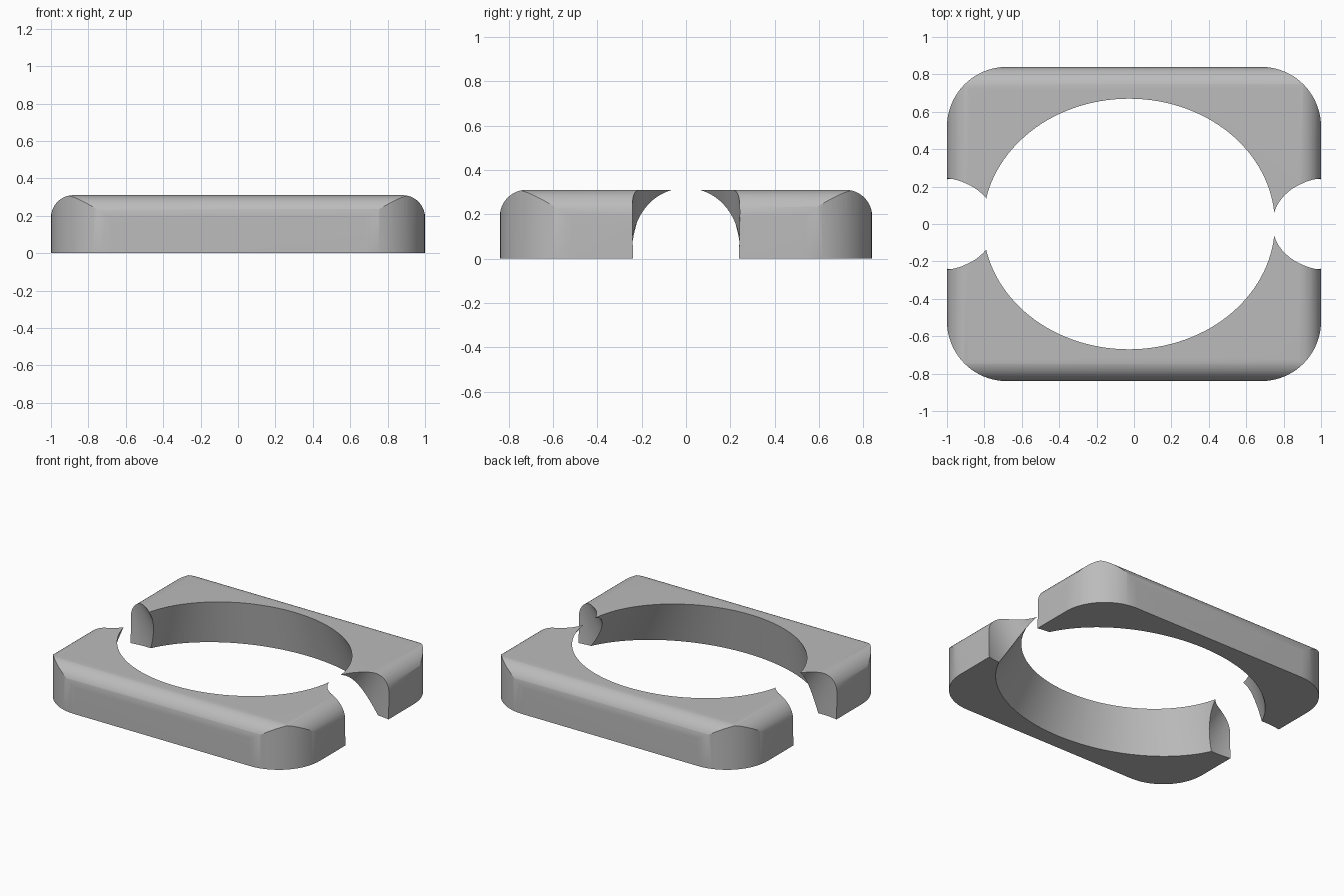
import bpy, bmesh, math
from mathutils import Vector

cube = bpy.data.objects.get("Cube")
if cube:
    bpy.data.objects.remove(cube, do_unlink=True)

HALF_X, HALF_Y, HEIGHT = 1.0, 0.84, 0.31
CORNER, EDGE = 0.32, 0.12


def arc(cx, cy, r, start, steps=20):
    """Quarter circle, counter-clockwise from the start angle in degrees."""
    return [(cx + r * math.cos(math.radians(start + 90 * i / steps)),
             cy + r * math.sin(math.radians(start + 90 * i / steps)))
            for i in range(steps + 1)]


def loft(name, lower, upper):
    """Closed solid between two matching rings."""
    bm = bmesh.new()
    a = [bm.verts.new(p) for p in lower]
    b = [bm.verts.new(p) for p in upper]
    bm.faces.new(a)
    bm.faces.new(b)
    for i in range(len(a)):
        j = (i + 1) % len(a)
        bm.faces.new((a[i], a[j], b[j], b[i]))
    bmesh.ops.recalc_face_normals(bm, faces=bm.faces)
    mesh = bpy.data.meshes.new(name)
    bm.to_mesh(mesh)
    bm.free()
    obj = bpy.data.objects.new(name, mesh)
    bpy.context.collection.objects.link(obj)
    return obj


def ellipse(cx, rx, ry, z, steps=128):
    return [Vector((cx + rx * math.cos(math.tau * i / steps),
                    ry * math.sin(math.tau * i / steps), z)) for i in range(steps)]


def flared_cutter(name, low, high):
    """Elliptical cutter; low and high give centre x and radii at base and top."""
    def ring(z):
        t = z / HEIGHT
        return ellipse(*[p + (q - p) * t for p, q in zip(low, high)], z)
    return loft(name, ring(-0.1), ring(HEIGHT + 0.1))


def dome_profile(half):
    """Upright cross-section with rounded top edges."""
    return ([(-half, -0.1), (half, -0.1)]
            + arc(half - EDGE, HEIGHT - EDGE, EDGE, 0)
            + arc(EDGE - half, HEIGHT - EDGE, EDGE, 90))


def combine(target, tool, operation):
    mod = target.modifiers.new(tool.name, 'BOOLEAN')
    mod.operation = operation
    mod.solver = 'EXACT'
    mod.object = tool
    bpy.context.view_layer.objects.active = target
    bpy.ops.object.modifier_apply(modifier=mod.name)
    bpy.data.objects.remove(tool, do_unlink=True)


# Plate with rounded plan corners
ix, iy = HALF_X - CORNER, HALF_Y - CORNER
plan = [p for k, (sx, sy) in enumerate([(1, 1), (-1, 1), (-1, -1), (1, -1)])
        for p in arc(sx * ix, sy * iy, CORNER, 90 * k)]
frame = loft("split_frame", [(x, y, 0) for x, y in plan],
             [(x, y, HEIGHT + 0.05) for x, y in plan])

# Rounded top edges along both directions
for name, half, place in (("side_rounding", HALF_X, lambda u, z, s: (u, s, z)),
                          ("end_rounding", HALF_Y, lambda u, z, s: (s, u, z))):
    section = dome_profile(half)
    combine(frame, loft(name, [place(u, z, -2) for u, z in section],
                        [place(u, z, 2) for u, z in section]), 'INTERSECT')

# Flared central opening and the notch at each end
combine(frame, flared_cutter("opening", (0.03, 0.938, 0.725), (-0.027, 0.78, 0.67)),
        'DIFFERENCE')
for side in (1, -1):
    combine(frame, flared_cutter("end_notch", (side * 0.88, 0.4, 0.25),
                                 (side * 1.02, 0.28, 0.24)), 'DIFFERENCE')

# Single grey finish
grey = bpy.data.materials.new("plain_grey")
grey.use_nodes = True
grey.diffuse_color = (0.5, 0.5, 0.5, 1)
grey.node_tree.nodes["Principled BSDF"].inputs["Base Color"].default_value = (0.5, 0.5, 0.5, 1)
frame.data.materials.clear()
frame.data.materials.append(grey)

bpy.ops.object.select_all(action='DESELECT')
frame.select_set(True)
bpy.context.view_layer.objects.active = frame
bpy.ops.object.shade_smooth_by_angle(angle=math.radians(25))
